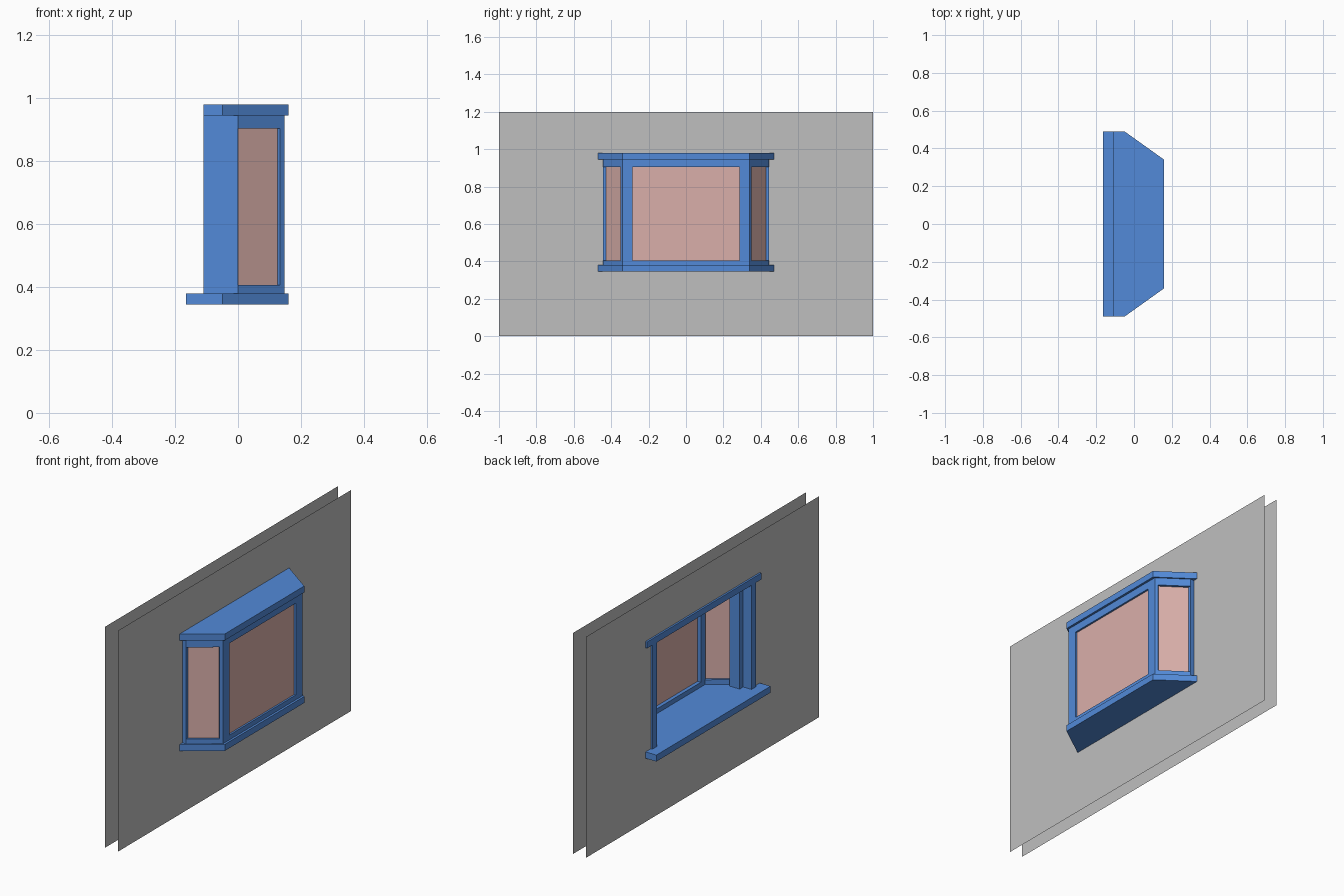
import bpy
import bmesh

cube = bpy.data.objects.get("Cube")
if cube:
    bpy.data.objects.remove(cube, do_unlink=True)


def material(name, rgb):
    m = bpy.data.materials.new(name)
    m.use_nodes = True
    m.diffuse_color = (*rgb, 1)
    m.node_tree.nodes["Principled BSDF"].inputs["Base Color"].default_value = (*rgb, 1)
    return m


blue = material("blue paint", (0.085, 0.255, 0.69))
pink = material("pink glass", (0.70, 0.43, 0.40))
grey = material("grey wall", (0.52, 0.52, 0.52))


def finish(bm, name, mat):
    mesh = bpy.data.meshes.new(name)
    bm.to_mesh(mesh)
    bm.free()
    mesh.materials.append(mat)
    obj = bpy.data.objects.new(name, mesh)
    bpy.context.collection.objects.link(obj)
    return obj


def prism(name, outline, z0, z1, mat):
    """Extrude a plan outline (x, y) from z0 up to z1."""
    bm = bmesh.new()
    base = bm.faces.new([bm.verts.new((x, y, z0)) for x, y in outline])
    top = bmesh.ops.extrude_face_region(bm, geom=[base])["geom"]
    verts = [v for v in top if isinstance(v, bmesh.types.BMVert)]
    bmesh.ops.translate(bm, verts=verts, vec=(0, 0, z1 - z0))
    bmesh.ops.recalc_face_normals(bm, faces=bm.faces)
    return finish(bm, name, mat)


def mirrored(half):
    """Complete a half outline across the y = 0 line."""
    return half + [(x, -y) for x, y in reversed(half)]


def both_sides(name, outline, z0, z1, mat):
    for side, s in (("left", 1), ("right", -1)):
        prism(f"{name}_{side}", [(x, s * y) for x, y in outline], z0, z1, mat)


def wall_sheet(name, x):
    """Thin wall with an opening for the bay."""
    bm = bmesh.new()
    ys, zs = (-1, -0.43, 0.43, 1), (0, 0.36, 0.965, 1.2)
    grid = [[bm.verts.new((x, y, z)) for z in zs] for y in ys]
    for i in range(3):
        for j in range(3):
            if (i, j) != (1, 1):
                bm.faces.new((grid[i][j], grid[i + 1][j],
                              grid[i + 1][j + 1], grid[i][j + 1]))
    return finish(bm, name, grey)


# Wall skins
wall_sheet("outer_wall", -0.022)
wall_sheet("inner_wall", -0.10)

# Sill and roof slabs
SILL, HEAD = 0.38, 0.945
prism("sill", mirrored([(-0.165, 0.49), (-0.05, 0.49), (0.16, 0.34)]), 0.345, SILL, blue)
prism("roof", mirrored([(-0.11, 0.49), (-0.05, 0.49), (0.16, 0.34)]), HEAD, 0.98, blue)

# Rails following the three sides of the bay
rail = mirrored([(0, 0.445), (0.148, 0.34)]) + mirrored([(0, 0.40), (0.11, 0.32)])[::-1]
prism("bottom_rail", rail, SILL, 0.406, blue)
prism("top_rail", rail, 0.904, HEAD, blue)

# Stepped wall jambs
both_sides("jamb", [(-0.11, 0.445), (0, 0.445), (0, 0.375), (-0.06, 0.375),
                    (-0.06, 0.405), (-0.11, 0.405)], SILL, HEAD, blue)

# Corner posts
both_sides("corner_post", [(0.148, 0.34), (0.148, 0.285), (0.11, 0.285),
                           (0.11, 0.325), (0.134, 0.35)], SILL, HEAD, blue)

# Glass panes
prism("front_pane", mirrored([(0.130, 0.29), (0.138, 0.29)]), 0.40, 0.91, pink)
both_sides("side_pane", [(-0.002, 0.430), (0.136, 0.333),
                         (0.131, 0.327), (-0.007, 0.424)], 0.40, 0.91, pink)
